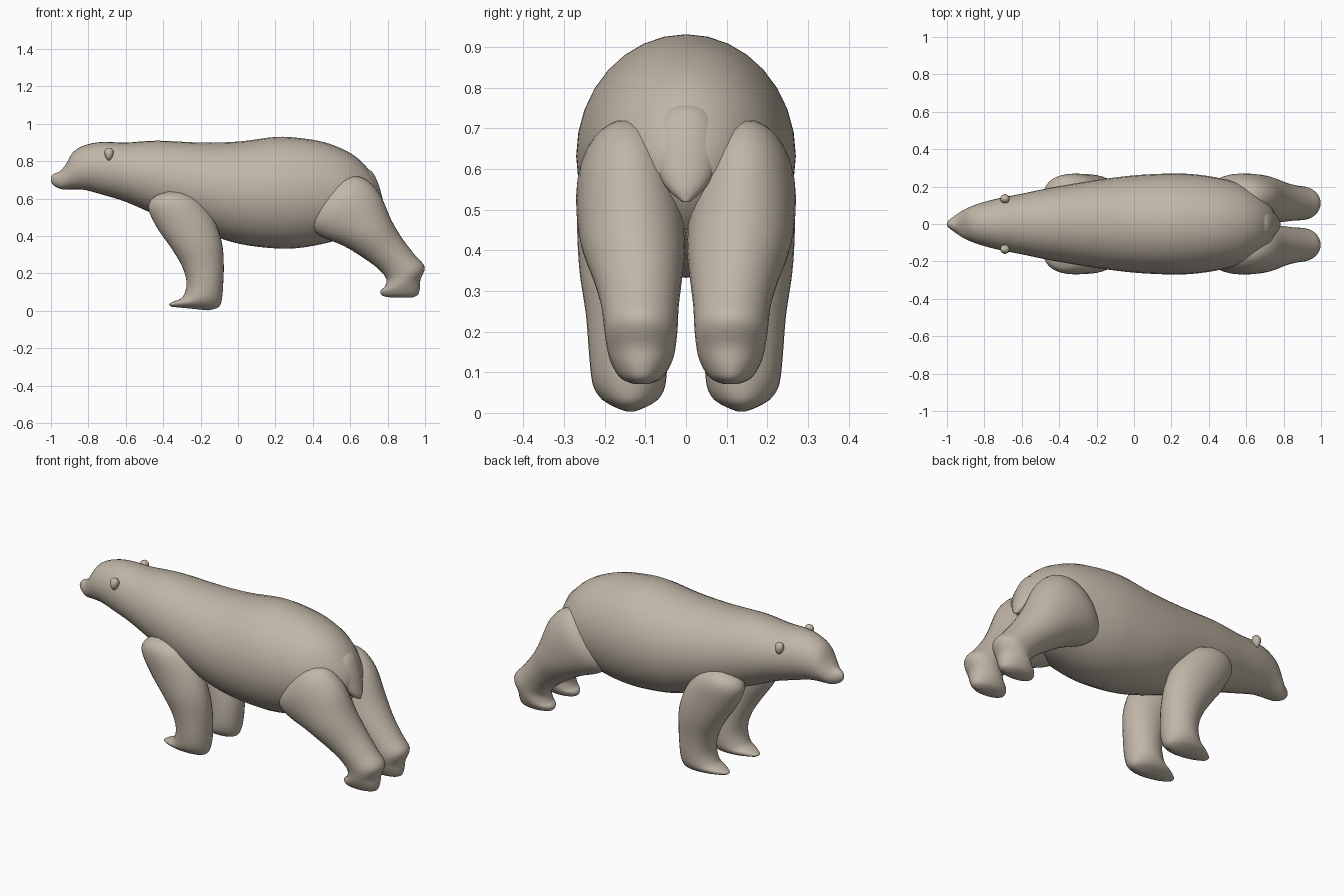
import bpy, bmesh, math
from mathutils import Vector

fur = bpy.data.materials.new("warm grey fur")
fur.diffuse_color = (0.53, 0.465, 0.385, 1)


def finish(bm, name):
    bmesh.ops.recalc_face_normals(bm, faces=bm.faces)
    me = bpy.data.meshes.new(name)
    bm.to_mesh(me)
    bm.free()
    me.materials.append(fur)
    me.polygons.foreach_set("use_smooth", [True] * len(me.polygons))
    ob = bpy.data.objects.new(name, me)
    bpy.context.collection.objects.link(ob)
    return ob


def spline(rows, steps):
    """Catmull-Rom interpolation through rows of numbers."""
    out = []
    for i in range(len(rows) - 1):
        p = [rows[max(0, min(len(rows) - 1, i + k))] for k in (-1, 0, 1, 2)]
        for s in range(steps):
            t = s / steps
            out.append([0.5 * (2 * b + (c - a) * t + (2 * a - 5 * b + 4 * c - d) * t * t
                               + (3 * b - a - 3 * c + d) * t ** 3)
                        for a, b, c, d in zip(*p)])
    out.append(list(rows[-1]))
    return out


def loft(name, rows, side=1, n=32, steps=4):
    """Each row: edge A (x, z), edge B (x, z), y centre, y half width."""
    bm = bmesh.new()
    rings = []
    for ax, az, bx, bz, yc, hw in spline(rows, steps):
        ring = []
        for k in range(n):
            t = 2 * math.pi * k / n
            u = 0.5 + 0.5 * math.cos(t)
            ring.append(bm.verts.new((ax + (bx - ax) * u,
                                      side * (yc + hw * math.sin(t)),
                                      az + (bz - az) * u)))
        rings.append(ring)
    for r, q in zip(rings, rings[1:]):
        for k in range(n):
            bm.faces.new((r[k], r[(k + 1) % n], q[(k + 1) % n], q[k]))
    # rounded-off end caps: fan to the ring centre
    for ring in (rings[0], rings[-1]):
        c = bm.verts.new(sum((v.co for v in ring), Vector()) / n)
        for k in range(n):
            bm.faces.new((ring[k], ring[(k + 1) % n], c))
    return finish(bm, name)


# Body with head: x, top z, bottom z, half width
body = [(-1.0, .715, .69, .010), (-.985, .733, .67, .025), (-.95, .748, .652, .050),
        (-.92, .785, .65, .070), (-.88, .85, .65, .090), (-.82, .885, .647, .112),
        (-.73, .903, .623, .136), (-.6, .90, .583, .162), (-.43, .91, .51, .197),
        (-.2, .90, .425, .235), (0, .905, .36, .260), (.2, .93, .334, .270),
        (.33, .924, .337, .265), (.46, .902, .36, .245), (.57, .86, .39, .215),
        (.65, .808, .43, .170), (.71, .74, .49, .120), (.745, .68, .55, .070),
        (.755, .64, .60, .025)]
loft("body", [(x, b, x, t, 0, w) for x, t, b, w in body])

# Tail flap
loft("tail", [(.61, .76, .66, .77, 0, .03), (.60, .73, .715, .745, 0, .07),
              (.62, .67, .75, .68, 0, .085), (.66, .60, .773, .60, 0, .075),
              (.71, .55, .783, .55, 0, .045), (.76, .518, .78, .518, 0, .008)])

front_leg = [(-.42, .625, -.35, .643, .17, .03), (-.465, .595, -.28, .63, .17, .075),
             (-.478, .54, -.2, .585, .17, .097), (-.43, .44, -.125, .48, .165, .103),
             (-.36, .34, -.085, .36, .16, .102), (-.30, .24, -.076, .24, .148, .098),
             (-.275, .15, -.08, .13, .142, .096), (-.295, .075, -.085, .07, .14, .090),
             (-.345, .05, -.095, .03, .138, .075), (-.37, .035, -.12, .012, .137, .052),
             (-.355, .022, -.16, .003, .137, .025)]
hind_leg = [(.41, .57, .48, .685, .15, .03), (.387, .50, .57, .718, .15, .080),
            (.39, .44, .67, .71, .145, .118), (.45, .395, .755, .63, .140, .130),
            (.57, .345, .82, .485, .130, .128), (.69, .27, .88, .385, .118, .108),
            (.755, .22, .945, .30, .113, .095), (.793, .17, .998, .235, .111, .090),
            (.785, .13, .975, .165, .110, .082), (.762, .108, .972, .12, .110, .070),
            (.768, .084, .962, .086, .110, .050), (.80, .073, .93, .071, .110, .022)]

# Legs and ears on both sides
for side, tag in ((1, "left"), (-1, "right")):
    loft("front_leg_" + tag, front_leg, side)
    loft("hind_leg_" + tag, hind_leg, side)
    bm = bmesh.new()
    bmesh.ops.create_uvsphere(bm, u_segments=20, v_segments=12, radius=1)
    for v in bm.verts:
        taper = 0.8 + 0.25 * v.co.z
        v.co = Vector((-.69 + .029 * v.co.x * taper,
                       side * (.135 + .025 * v.co.y),
                       .838 + .034 * v.co.z))
    finish(bm, "ear_" + tag)
